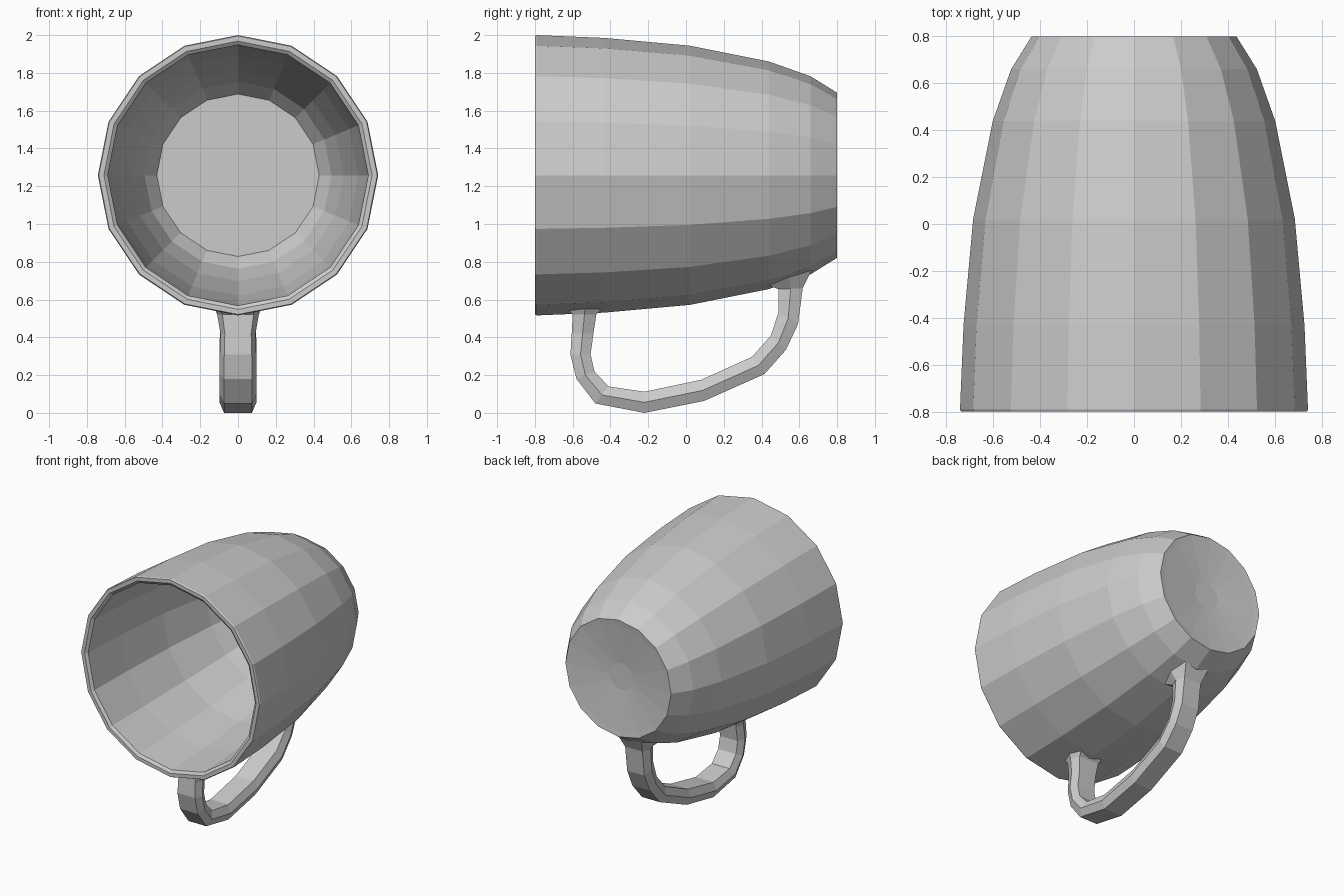
import bpy, bmesh
from math import sin, cos, pi

SIDES, AXIS_Z = 16, 1.258


def skin(name, rings):
    """Join equal-sized rings of points into a closed, flat-shaded tube."""
    bm = bmesh.new()
    loops = [[bm.verts.new(p) for p in ring] for ring in rings]
    n = len(loops[0])
    for a, b in zip(loops, loops[1:]):
        for i in range(n):
            j = (i + 1) % n
            bm.faces.new((a[i], a[j], b[j], b[i]))
    bm.faces.new(loops[0])
    bm.faces.new(loops[-1])
    bmesh.ops.recalc_face_normals(bm, faces=bm.faces)
    mesh = bpy.data.meshes.new(name)
    bm.to_mesh(mesh)
    bm.free()
    obj = bpy.data.objects.new(name, mesh)
    bpy.context.collection.objects.link(obj)
    return obj


# Mug body lying on its side: (y, radius) from inner floor, round the rim, to the base
profile = [
    (0.71, 0.43), (0.62, 0.495), (0.42, 0.56), (0.02, 0.637), (-0.42, 0.675),
    (-0.785, 0.69), (-0.80, 0.71),
    (-0.80, 0.737), (-0.79, 0.742), (-0.43, 0.727), (0.02, 0.686),
    (0.44, 0.602), (0.66, 0.524), (0.80, 0.437),
    (0.795, 0.40), (0.765, 0.10),
]
skin("mug_body", [
    [(r * sin(2 * pi * k / SIDES), y, AXIS_Z + r * cos(2 * pi * k / SIDES))
     for k in range(SIDES)] for y, r in profile])

# Handle: outer (y, z), inner (y, z), half width; ends flare into the wall
handle = [
    (-0.63, 0.552, -0.44, 0.558, 0.125),
    (-0.60, 0.52, -0.475, 0.52, 0.11),
    (-0.605, 0.42, -0.49, 0.42, 0.093),
    (-0.612, 0.31, -0.505, 0.31, 0.097),
    (-0.58, 0.18, -0.485, 0.22, 0.098),
    (-0.48, 0.05, -0.41, 0.14, 0.098),
    (-0.22, 0.00, -0.22, 0.112, 0.098),
    (0.095, 0.063, 0.08, 0.175, 0.098),
    (0.415, 0.205, 0.35, 0.297, 0.098),
    (0.53, 0.335, 0.45, 0.41, 0.097),
    (0.593, 0.47, 0.49, 0.535, 0.095),
    (0.618, 0.66, 0.49, 0.655, 0.095),
    (0.665, 0.755, 0.425, 0.68, 0.13),
]


def section(yo, zo, yi, zi, w):
    ym, zm = (yo + yi) / 2, (zo + zi) / 2
    e = w * 0.75
    return [(-e, yo, zo), (e, yo, zo), (w, ym, zm),
            (e, yi, zi), (-e, yi, zi), (-w, ym, zm)]


skin("mug_handle", [section(*h) for h in handle])
